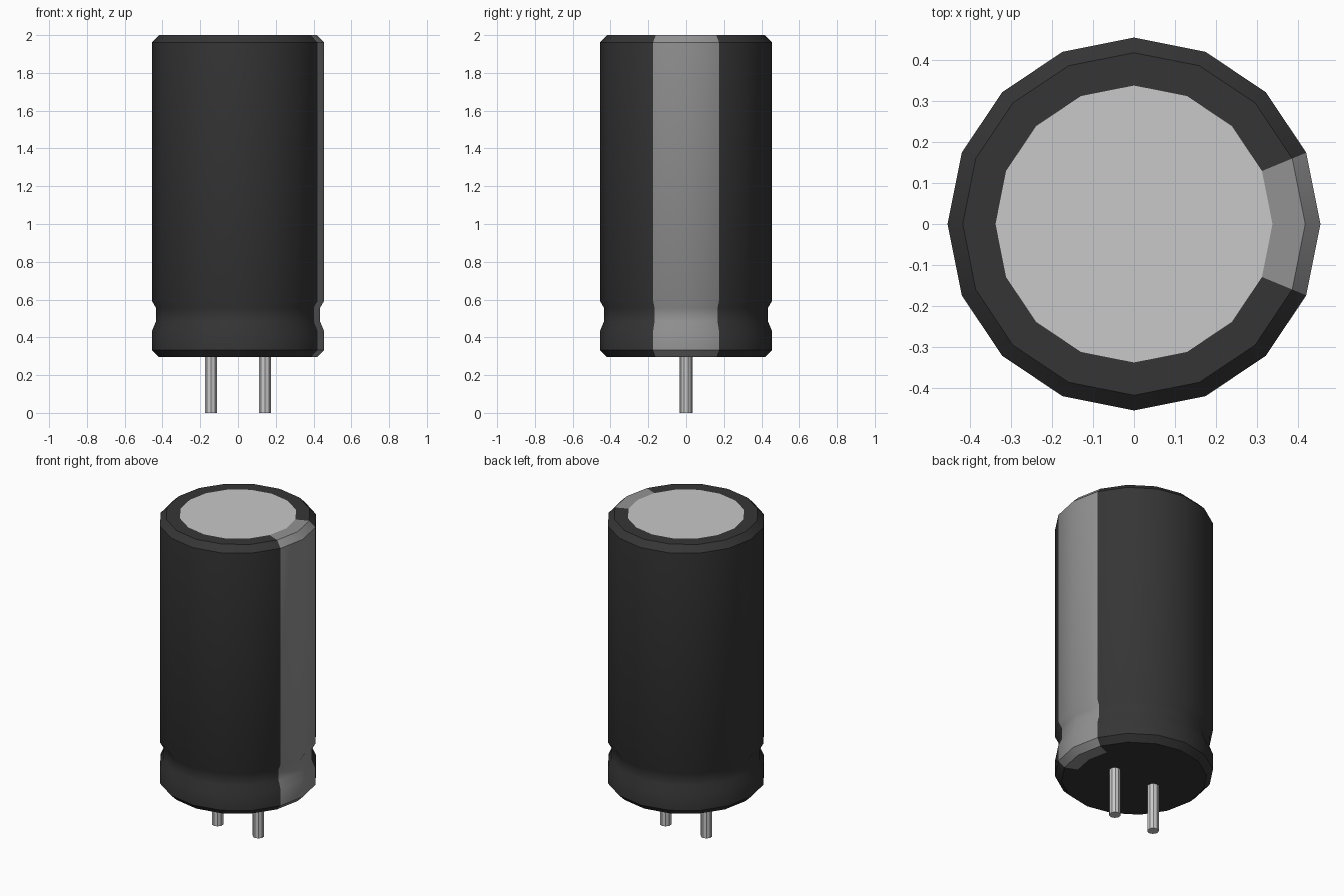
import bpy, bmesh, math

cube = bpy.data.objects.get("Cube")
if cube:
    bpy.data.objects.remove(cube, do_unlink=True)


def make_material(name, value):
    mat = bpy.data.materials.new(name)
    mat.use_nodes = True
    colour = (value, value, value, 1)
    mat.diffuse_color = colour
    bsdf = mat.node_tree.nodes["Principled BSDF"]
    bsdf.inputs["Base Color"].default_value = colour
    bsdf.inputs["Roughness"].default_value = 0.6
    return mat


black = make_material("black sleeve", 0.036)
grey = make_material("grey stripe", 0.29)
silver = make_material("silver metal", 0.58)


def finish(name, bm, materials, smooth=True):
    bmesh.ops.recalc_face_normals(bm, faces=bm.faces)
    mesh = bpy.data.meshes.new(name)
    bm.to_mesh(mesh)
    bm.free()
    for mat in materials:
        mesh.materials.append(mat)
    obj = bpy.data.objects.new(name, mesh)
    bpy.context.collection.objects.link(obj)
    if smooth:
        bpy.ops.object.select_all(action="DESELECT")
        obj.select_set(True)
        bpy.context.view_layer.objects.active = obj
        bpy.ops.object.shade_smooth_by_angle(angle=math.radians(35))
    return obj


SIDES = 16
CAP_RADIUS = 0.338
TOP, BOTTOM = 2.0, 0.295


def ring(bm, radius, z):
    step = math.tau / SIDES
    return [bm.verts.new((radius * math.cos(i * step), radius * math.sin(i * step), z))
            for i in range(SIDES)]


# Sleeve: lathed profile with chamfered ends and a crimp groove
profile = [(CAP_RADIUS, BOTTOM), (0.418, BOTTOM), (0.455, 0.332), (0.455, 0.435),
           (0.435, 0.483), (0.435, 0.557), (0.455, 0.592), (0.455, 1.962),
           (0.418, TOP), (CAP_RADIUS, TOP)]
bm = bmesh.new()
rings = [ring(bm, r, z) for r, z in profile]
for low, high in zip(rings, rings[1:]):
    for i in range(SIDES):
        j = (i + 1) % SIDES
        face = bm.faces.new((low[i], low[j], high[j], high[i]))
        # The two columns around +x form the polarity stripe
        face.material_index = 1 if i in (0, SIDES - 1) else 0
finish("sleeve", bm, [black, grey])

# End discs filling both sleeve openings
for name, z, mat in (("top_cap", TOP, silver), ("bottom_seal", BOTTOM, black)):
    bm = bmesh.new()
    face = bm.faces.new(ring(bm, CAP_RADIUS, z))
    face.normal_update()
    obj = finish(name, bm, [mat], smooth=False)
    if (obj.data.polygons[0].normal.z > 0) != (z == TOP):
        obj.data.flip_normals()

# Wire leads
for side, x in (("right", -0.143), ("left", 0.143)):
    bm = bmesh.new()
    bmesh.ops.create_cone(bm, cap_ends=True, segments=10, radius1=0.034,
                          radius2=0.034, depth=0.3)
    bmesh.ops.translate(bm, verts=bm.verts, vec=(x, 0, 0.15))
    finish(side + "_lead", bm, [silver]).data.update()
